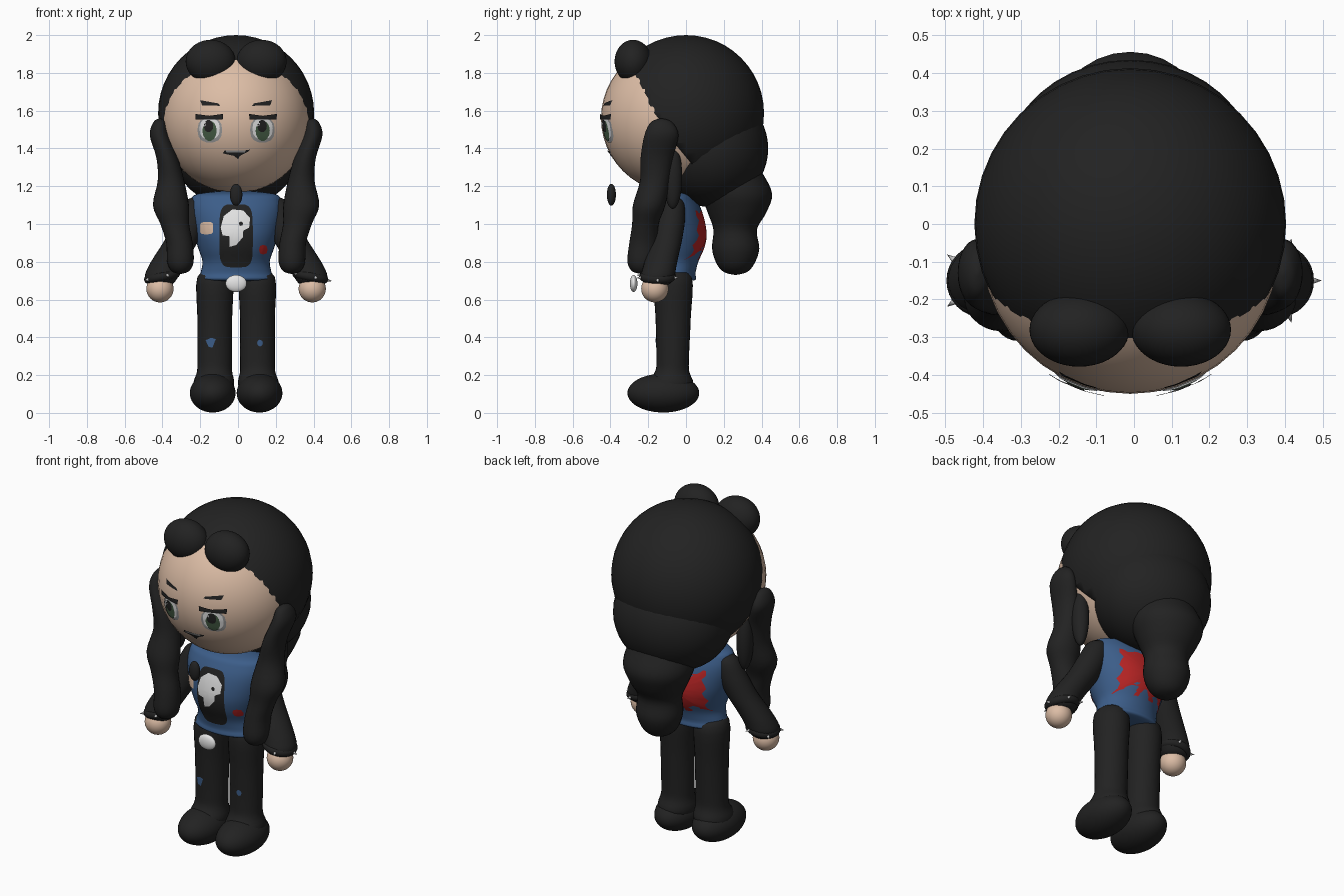
import bpy, bmesh, math
from mathutils import Vector, Matrix
from mathutils.bvhtree import BVHTree

if "Cube" in bpy.data.objects:
    bpy.data.objects.remove(bpy.data.objects["Cube"])

CX = -0.01  # symmetry plane of the figure


def material(name, r, g, b):
    m = bpy.data.materials.new(name)
    m.use_nodes = True
    m.diffuse_color = (r, g, b, 1)
    m.node_tree.nodes["Principled BSDF"].inputs["Base Color"].default_value = (r, g, b, 1)
    return m


BLACK = material("soft black", .016, .016, .016)
SKIN = material("skin", .72, .51, .38)
BLUE = material("denim blue", .045, .11, .25)
RED = material("red", .48, .018, .018)
WHITE = material("white", .78, .78, .78)
SILVER = material("silver", .55, .55, .55)
GREEN = material("eye green", .06, .11, .06)
GREY = material("grey", .33, .33, .33)


def finish(name, bm, mat):
    bmesh.ops.remove_doubles(bm, verts=bm.verts, dist=1e-5)
    bmesh.ops.recalc_face_normals(bm, faces=bm.faces)
    for f in bm.faces:
        f.smooth = True
    me = bpy.data.meshes.new(name)
    bm.to_mesh(me)
    bm.free()
    me.materials.append(mat)
    ob = bpy.data.objects.new(name, me)
    bpy.context.collection.objects.link(ob)
    return ob


def ball(name, center, radii, mat, cut=None):
    bm = bmesh.new()
    m = Matrix.Translation(center) @ Matrix.Diagonal((*radii, 1))
    bmesh.ops.create_uvsphere(bm, u_segments=40, v_segments=24, radius=1, matrix=m)
    if cut:
        bmesh.ops.bisect_plane(bm, geom=bm.verts[:] + bm.edges[:] + bm.faces[:],
                               plane_co=cut[0], plane_no=cut[1], clear_outer=True)
        bmesh.ops.holes_fill(bm, edges=[e for e in bm.edges if e.is_boundary])
    return finish(name, bm, mat)


def loft(name, sections, mat, side=1, sides=28, steps=4):
    """Smooth body through horizontal ellipses given as (x, y, z, rx, ry)."""
    s = [sections[0]] + sections + [sections[-1]]
    rows = []
    for i in range(1, len(s) - 2):
        for k in range(steps + (i == len(s) - 3)):
            t = k / steps
            rows.append([.5 * (2 * b + (c - a) * t + (2 * a - 5 * b + 4 * c - d) * t * t
                               + (3 * b - a - 3 * c + d) * t ** 3)
                         for a, b, c, d in zip(*s[i - 1:i + 3])])
    bm = bmesh.new()
    rings = []
    for x, y, z, rx, ry in rows:
        rx, ry = max(rx, 0), max(ry, 0)
        rings.append([bm.verts.new((CX + side * x + rx * math.cos(a), y + ry * math.sin(a), z))
                      for a in (2 * math.pi * j / sides for j in range(sides))])
    for lo, hi in zip(rings, rings[1:]):
        for j in range(sides):
            n = (j + 1) % sides
            bm.faces.new((lo[j], lo[n], hi[n], hi[j]))
    return finish(name, bm, mat)


def decal(name, outline, target, mat, layer=1, back=False):
    """Thin patch: a star-shaped (x, z) outline wrapped on the target."""
    me = target.data
    tree = BVHTree.FromPolygons([v.co for v in me.vertices], [p.vertices for p in me.polygons])
    d = Vector((0, -1 if back else 1, 0))
    pts = [Vector(p) for p in outline]
    fine = [a.lerp(b, k / 3) for a, b in zip(pts, pts[1:] + pts[:1]) for k in range(3)]
    mid = sum(pts, Vector((0, 0))) / len(pts)
    bm = bmesh.new()

    def wrap(p):
        hit, normal, _, _ = tree.ray_cast(Vector((p.x, 0, p.y)) - d * 2, d)
        return bm.verts.new(hit + normal * .003 * layer if hit else (p.x, 0, p.y))

    rings = [[wrap(mid.lerp(p, r / 5)) for p in fine] for r in range(1, 6)]
    center, n = wrap(mid), len(fine)
    for j in range(n):
        k = (j + 1) % n
        bm.faces.new((center, rings[0][j], rings[0][k]))
        for a, b in zip(rings, rings[1:]):
            bm.faces.new((a[j], b[j], b[k], a[k]))
    return finish(name, bm, mat)


def oval(x, z, rx, rz, n=14, power=1.0):
    def p(v):
        return math.copysign(abs(v) ** power, v)
    return [(x + rx * p(math.cos(2 * math.pi * i / n)), z + rz * p(math.sin(2 * math.pi * i / n)))
            for i in range(n)]


# Head, hair cap cut open around the face, back hair
face = ball("face", (CX, -.055, 1.56), (.395, .395, .395), SKIN)
n = Vector((0, -.77, -.64))
hair_center = Vector((CX, 0, 1.587))
ball("hair_cap", hair_center, (.413, .413, .413), BLACK, (hair_center + n * .148, n))
ball("lower_hair", (CX, .13, 1.4), (.34, .305, .31), BLACK)
loft("ponytail", [(0, .2, 1.42, 0, 0), (0, .21, 1.36, .14, .14), (0, .235, 1.27, .18, .17),
                  (0, .268, 1.16, .2, .188), (0, .27, 1.06, .165, .155), (0, .26, .97, .125, .115),
                  (0, .263, .87, .13, .125), (0, .262, .79, .105, .1), (0, .262, .745, .06, .06),
                  (0, .262, .73, 0, 0)], BLACK)

# Torso with a flared hem, pendant, buckle
torso = loft("shirt", [(0, -.075, .7, 0, 0), (0, -.075, .702, .19, .12), (0, -.075, .74, .188, .125),
                       (0, -.075, .8, .178, .14), (0, -.075, .87, .2, .17), (0, -.075, .95, .225, .182),
                       (0, -.075, 1.05, .245, .165), (0, -.075, 1.12, .24, .135),
                       (0, -.075, 1.16, .2, .1), (0, -.075, 1.18, 0, 0)], BLUE, sides=40)
ball("pendant", (CX, -.395, 1.155), (.033, .024, .058), BLACK)
ball("buckle", (CX, -.277, .685), (.056, .02, .045), WHITE)

legs = {}
for side, label in ((1, "left"), (-1, "right")):
    # Hair rolls and long front strands
    ball(label + "_hair_roll", (CX + side * .135, -.28, 1.86), (.132, .098, .115), BLACK)
    loft(label + "_strand", [(.405, -.13, 1.56, 0, 0), (.405, -.13, 1.54, .032, .055),
                             (.405, -.13, 1.47, .052, .09), (.365, -.155, 1.35, .057, .085),
                             (.345, -.165, 1.23, .07, .078), (.345, -.195, 1.1, .095, .086),
                             (.325, -.215, 1.0, .076, .07), (.3, -.225, .9, .07, .075),
                             (.295, -.235, .8, .07, .075), (.295, -.235, .75, .045, .05),
                             (.295, -.235, .735, 0, 0)], BLACK, side)
    ball(label + "_inner_strand", (CX + side * .33, -.07, 1.25), (.045, .05, .17), BLACK)

    # Sleeve, hand, spiked cuff
    loft(label + "_sleeve", [(.2, -.07, 1.15, 0, 0), (.21, -.07, 1.12, .06, .055),
                             (.235, -.08, 1.03, .085, .075), (.285, -.1, .92, .09, .08),
                             (.34, -.125, .83, .092, .085), (.375, -.14, .77, .092, .088),
                             (.395, -.15, .72, .088, .088), (.4, -.15, .68, .06, .06),
                             (.4, -.15, .67, 0, 0)], BLACK, side)
    ball(label + "_hand", (CX + side * .403, -.165, .657), (.072, .072, .072), SKIN)
    wrist = Vector((CX + side * .392, -.15, .722))
    tilt = Matrix.Rotation(side * math.radians(12), 3, 'Y')
    bpy.ops.mesh.primitive_torus_add(major_radius=.073, minor_radius=.024, major_segments=32,
                                     minor_segments=12, location=wrist,
                                     rotation=tilt.to_euler())
    cuff = bpy.context.object
    cuff.name = label + "_cuff"
    cuff.data.materials.append(BLACK)
    bpy.ops.object.shade_smooth()
    for i in range(5):
        a = math.radians(72 * i)
        out = tilt @ Vector((math.cos(a), math.sin(a), 0))
        bm = bmesh.new()
        m = Matrix.Translation(wrist + out * .1) @ out.to_track_quat('Z', 'Y').to_matrix().to_4x4()
        bmesh.ops.create_cone(bm, cap_ends=True, segments=12, radius1=.013, radius2=0,
                              depth=.036, matrix=m)
        finish(f"{label}_spike_{i + 1}", bm, SILVER)

    # Trouser leg and rounded shoe
    legs[side] = loft(label + "_leg", [(.12, -.09, .06, .08, .1), (.118, -.085, .15, .108, .125),
                                       (.114, -.073, .22, .093, .09), (.113, -.07, .3, .092, .086),
                                       (.113, -.068, .5, .092, .093), (.113, -.068, .72, .092, .098),
                                       (.113, -.068, .76, 0, 0)], BLACK, side)
    ball(label + "_shoe", (CX + side * .124, -.12, .105), (.121, .19, .103), BLACK)

    # Eye layers, lash line and brow
    x = CX + side * .138
    decal(label + "_eye_rim", oval(x, 1.498, .065, .066, power=.8), face, GREY)
    decal(label + "_eye_white", oval(x, 1.505, .053, .055, power=.8), face, WHITE, 2)
    decal(label + "_iris", oval(x, 1.495, .037, .053), face, GREEN, 3)
    decal(label + "_pupil", oval(x - .004, 1.52, .024, .032), face, BLACK, 4)
    decal(label + "_eye_shine", oval(x - .027, 1.53, .012, .014, 8), face, WHITE, 4)
    decal(label + "_lash", [(x - .07, 1.555), (x + .07, 1.555), (x + .072, 1.582),
                            (x, 1.572), (x - .072, 1.582)], face, BLACK, 4)
    b = x - side * .004
    decal(label + "_brow", [(b - side * .05, 1.625), (b + side * .045, 1.628),
                            (b + side * .055, 1.655), (b, 1.645), (b - side * .04, 1.638)],
          face, BLACK)

# Mouth
decal("lips", [(-.08, 1.375), (-.02, 1.362), (0, 1.345), (.01, 1.362), (.055, 1.385),
               (.062, 1.395), (0, 1.385), (-.07, 1.39)], face, BLACK)
decal("teeth", [(-.06, 1.38), (.035, 1.38), (.04, 1.393), (-.065, 1.393)], face, GREY, 2)

# Shirt print and patches
decal("print_panel", oval(CX, .937, .088, .167, 24, .45), torso, BLACK)
decal("print_skull", [(-.09, .98), (-.075, 1.04), (-.03, 1.075), (.027, 1.07), (.063, 1.03),
                      (.058, .98), (.027, .965), (.025, .93), (-.01, .89), (-.045, .88),
                      (-.045, .935), (-.08, .94)], torso, WHITE, 2)
decal("print_eye", oval(.015, 1.0, .011, .011, 8), torso, BLACK, 3)
decal("skin_patch", oval(-.165, .978, .035, .033, 12, .5), torso, SKIN)
decal("red_patch", oval(.132, .865, .022, .025, 8, .7), torso, RED)
wave = [(.15 + .012 * math.cos(i * 2), .81 + .026 * i) for i in range(11)]
decal("back_panel", [(CX + u, z) for u, z in wave] + [(CX - u, z) for u, z in reversed(wave)],
      torso, RED, back=True)

# Knee patches
decal("right_knee_patch", [(-.17, .385), (-.155, .35), (-.135, .345), (-.118, .39), (-.14, .398)],
      legs[-1], BLUE)
decal("left_knee_patch", oval(.116, .37, .015, .018, 8), legs[1], BLUE)
